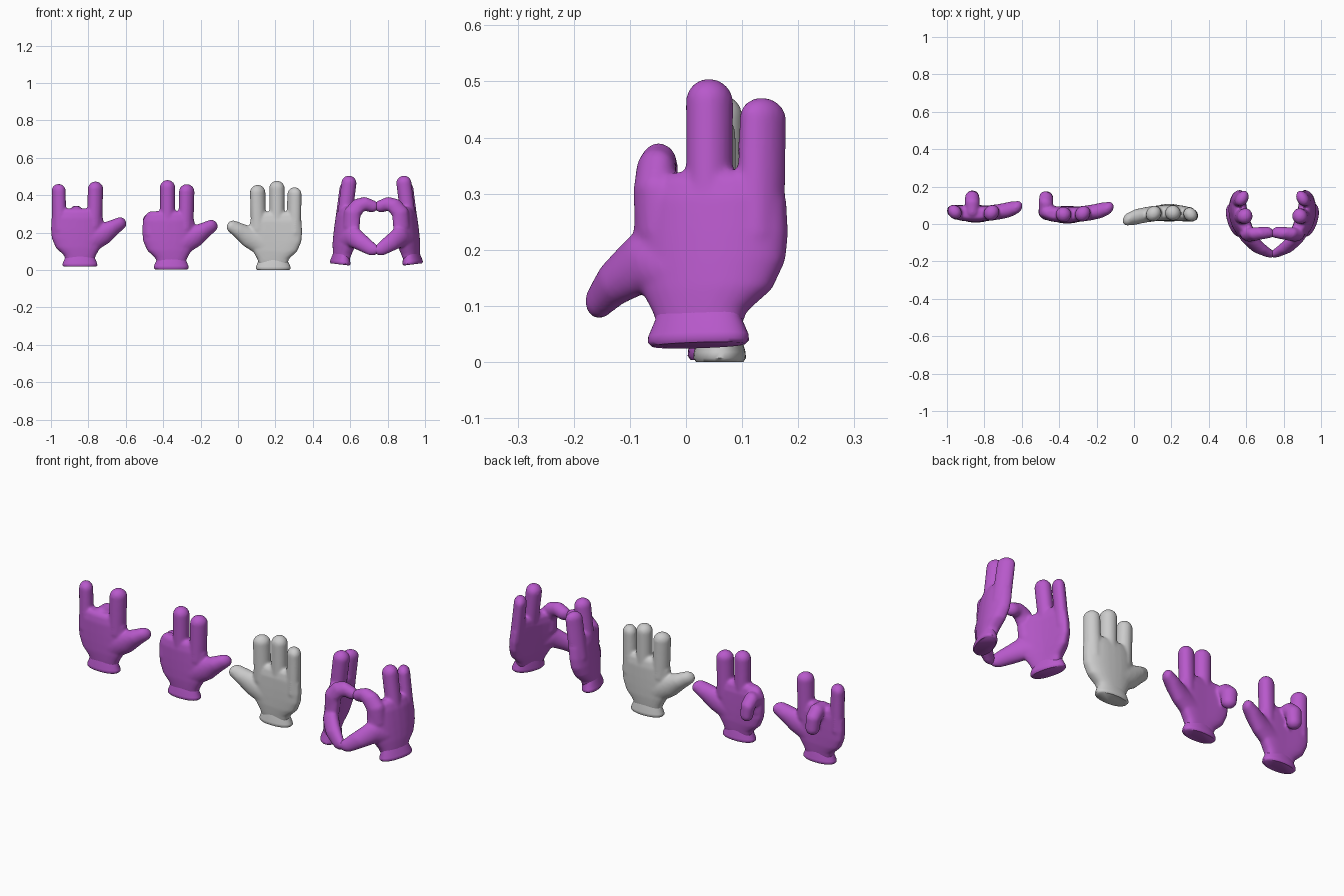
import bpy, bmesh, math
from mathutils import Vector, Matrix

if "Cube" in bpy.data.objects:
    bpy.data.objects.remove(bpy.data.objects["Cube"])

purple = bpy.data.materials.new("purple")
purple.diffuse_color = (0.48, 0.10, 0.60, 1)
purple.use_nodes = True
purple.node_tree.nodes["Principled BSDF"].inputs["Base Color"].default_value = purple.diffuse_color


def loft(bm, rings, power=0.7, n=40):
    """Stack of rounded cross-sections: (z, centre x, half width, half depth)."""
    loops = []
    for z, cx, hx, hy in rings:
        loop = []
        for i in range(n):
            c, s = math.cos(2 * math.pi * i / n), math.sin(2 * math.pi * i / n)
            loop.append(bm.verts.new((cx + hx * math.copysign(abs(c) ** power, c),
                                      hy * math.copysign(abs(s) ** power, s), z)))
        loops.append(loop)
    for a, b in zip(loops, loops[1:]):
        for i in range(n):
            j = (i + 1) % n
            bm.faces.new((a[i], a[j], b[j], b[i]))
    bm.faces.new(loops[0][::-1])
    bm.faces.new(loops[-1])


def digit(bm, path, step=0.013):
    """Chain of balls along a path of (x, y, z, radius), fused by the remesh."""
    for a, b in zip(path, path[1:]):
        a, b = Vector(a), Vector(b)
        count = max(1, round((b - a).length / step))
        for i in range(count + 1):
            p = a.lerp(b, i / count)
            m = Matrix.Translation(p[:3]) @ Matrix.Diagonal((p[3], min(p[3], 0.042), p[3], 1))
            bmesh.ops.create_icosphere(bm, subdivisions=3, radius=1, matrix=m)


PALM = [(.03, 0, .075, .034), (.06, 0, .085, .038), (.10, -.010, .118, .042),
        (.15, -.012, .138, .043), (.20, -.014, .141, .043), (.26, -.014, .138, .042),
        (.295, -.014, .120, .035), (.31, -.014, .100, .022)]
CUFF = [(.0, 0, .086, .042), (.007, 0, .093, .047), (.018, 0, .092, .046),
        (.048, 0, .079, .038), (.07, 0, .078, .034)]

# Straight digits; thumb towards +x, palm towards +y
OPEN = {
    "index": [(.078, 0, .22, .041), (.083, 0, .414, .042)],
    "middle": [(-.020, 0, .22, .041), (-.020, 0, .436, .042)],
    "little": [(-.110, 0, .20, .040), (-.114, 0, .405, .038)],
    "thumb": [(.03, 0, .13, .070), (.12, 0, .172, .058), (.18, 0, .210, .042), (.214, 0, .230, .035)],
}
HORNS = dict(OPEN, middle=[(-.02, 0, .23, .04), (-.02, .012, .285, .04), (-.02, .055, .287, .04),
                           (-.02, .083, .262, .039), (-.018, .089, .21, .036)])
THREE = dict(OPEN, little=[(-.114, 0, .19, .039), (-.114, .005, .25, .039), (-.114, .05, .26, .039),
                           (-.112, .078, .235, .038), (-.108, .083, .19, .035)])
HEART = dict(OPEN,
             index=[(.083, 0, .21, .041), (.085, -.005, .28, .041), (.090, .02, .322, .039),
                    (.096, .05, .338, .036), (.103, .085, .330, .034)],
             thumb=[(.03, 0, .13, .062), (.11, 0, .155, .055), (.175, .01, .125, .042),
                    (.215, .025, .100, .033)])


def finish(name, mesh, matrix, mat):
    mesh.transform(matrix)
    if matrix.determinant() < 0:
        mesh.flip_normals()
    ob = bpy.data.objects.new(name, mesh)
    bpy.context.collection.objects.link(ob)
    if mat:
        mesh.materials.clear()
        mesh.materials.append(mat)
    return ob


def hand(name, pose, matrix, cup, mat):
    # Palm and digits fused into one smooth body
    bm = bmesh.new()
    loft(bm, PALM)
    for path in pose.values():
        digit(bm, path)
    for v in bm.verts:
        v.co.y += cup * v.co.x ** 2
    raw = bpy.data.meshes.new(name + "_raw")
    bm.to_mesh(raw)
    bm.free()
    tmp = bpy.data.objects.new(name + "_tmp", raw)
    bpy.context.collection.objects.link(tmp)
    r = tmp.modifiers.new("fuse", 'REMESH')
    r.mode = 'VOXEL'
    r.voxel_size = 0.006
    s = tmp.modifiers.new("soften", 'SMOOTH')
    s.factor = 0.5
    s.iterations = 10
    mesh = bpy.data.meshes.new_from_object(tmp.evaluated_get(bpy.context.evaluated_depsgraph_get()))
    bpy.data.objects.remove(tmp)
    mesh.shade_smooth()
    finish(name, mesh, matrix, mat)
    # Flared glove cuff
    bm = bmesh.new()
    loft(bm, CUFF, 0.9)
    cuff = bpy.data.meshes.new(name + "_cuff")
    bm.to_mesh(cuff)
    bm.free()
    ob = finish(name + "_cuff", cuff, matrix, mat)
    bpy.ops.object.select_all(action='DESELECT')
    ob.select_set(True)
    bpy.context.view_layer.objects.active = ob
    bpy.ops.object.shade_smooth_by_angle(angle=math.radians(50))


T = Matrix.Translation
R = lambda deg, axis: Matrix.Rotation(math.radians(deg), 4, axis)

hand("horns_hand", HORNS, T((-.845, .055, .018)), 0.7, purple)
hand("three_hand", THREE, T((-.357, .05, .004)), 0.7, purple)
hand("open_hand", OPEN, T((.188, .06, 0)) @ R(180, 'Z'), 0.7, None)

# Heart pair: one hand turned inward, the other mirrored across x = 0.74
left = T((.545, .022, .03)) @ R(7, 'Y') @ R(-72, 'Z')
mirror = T((1.48, 0, 0)) @ Matrix.Diagonal((-1, 1, 1, 1))
hand("heart_hand_left", HEART, left, 1.5, purple)
hand("heart_hand_right", HEART, mirror @ left, 1.5, purple)
